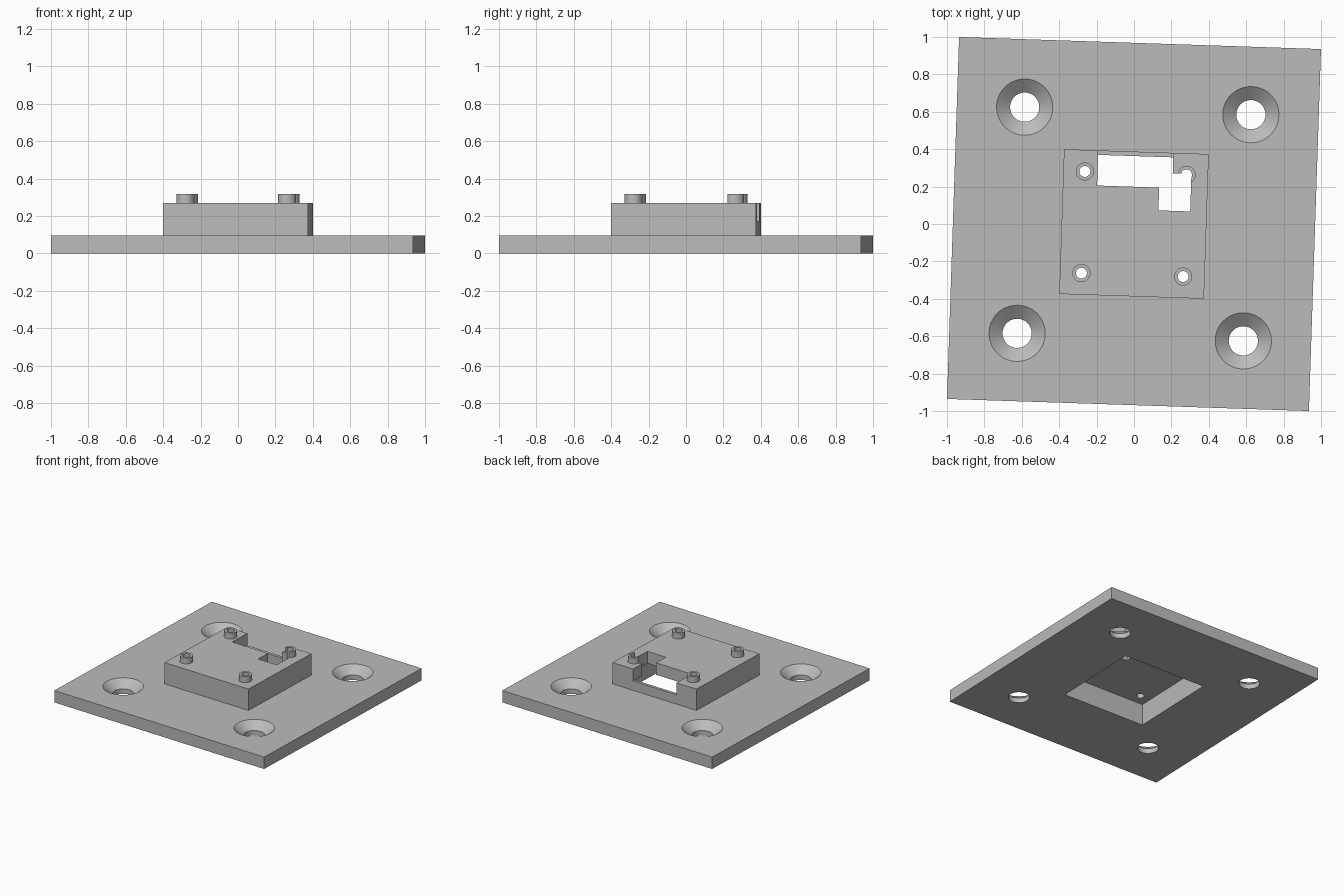
import bpy
import math

if "Cube" in bpy.data.objects:
    bpy.data.objects.remove(bpy.data.objects["Cube"])

# Main dimensions
HALF, THICK = 0.968, 0.097
BLOCK, BLOCK_TOP = 0.387, 0.271
CAVITY, CEILING = 0.363, 0.174
SCREW, POST, POST_TOP = 0.605, 0.272, 0.319
TWIST = math.radians(-1.91)

grey = bpy.data.materials.new("plain grey")
grey.use_nodes = True
colour = (0.5, 0.5, 0.5, 1)
grey.diffuse_color = colour
grey.node_tree.nodes["Principled BSDF"].inputs["Base Color"].default_value = colour


def box(name, x0, x1, y0, y1, z0, z1):
    bpy.ops.mesh.primitive_cube_add(
        size=1, location=((x0 + x1) / 2, (y0 + y1) / 2, (z0 + z1) / 2))
    ob = bpy.context.object
    ob.name = name
    ob.scale = (x1 - x0, y1 - y0, z1 - z0)
    bpy.ops.object.transform_apply(location=True, scale=True, rotation=False)
    return ob


def square(name, half, z0, z1):
    return box(name, -half, half, -half, half, z0, z1)


def turned(name, x, y, r0, r1, z0, z1):
    bpy.ops.mesh.primitive_cone_add(
        vertices=64, radius1=r0, radius2=r1, depth=z1 - z0,
        location=(x, y, (z0 + z1) / 2))
    bpy.context.object.name = name
    return bpy.context.object


def combine(body, tool, operation):
    tool.hide_render = True
    mod = body.modifiers.new(tool.name, "BOOLEAN")
    mod.object, mod.operation, mod.solver = tool, operation, "EXACT"
    bpy.context.view_layer.objects.active = body
    bpy.ops.object.modifier_apply(modifier=mod.name)
    bpy.data.objects.remove(tool)


def corners(d):
    return [(sx * d, sy * d) for sx in (-1, 1) for sy in (-1, 1)]


# Base plate with raised housing and four posts
body = square("mounting_plate", HALF, 0, THICK)
combine(body, square("housing", BLOCK, THICK / 2, BLOCK_TOP), "UNION")
for x, y in corners(POST):
    combine(body, turned("post", x, y, 0.048, 0.048, 0.22, POST_TOP), "UNION")

# Hollow underside
combine(body, square("cavity", CAVITY, -0.1, CEILING), "DIFFERENCE")

# Stepped opening through the lid and the rear wall
combine(body, box("rear_opening", -0.204, 0.198, 0.199, 0.5, CEILING - 0.001, 0.5), "DIFFERENCE")
combine(body, box("side_opening", 0.128, 0.298, 0.077, 0.277, CEILING - 0.002, 0.5), "DIFFERENCE")

# Bores in the posts
for x, y in corners(POST):
    combine(body, turned("post_bore", x, y, 0.029, 0.029, 0.12, 0.4), "DIFFERENCE")

# Countersunk screw holes
for x, y in corners(SCREW):
    combine(body, turned("screw_bore", x, y, 0.078, 0.078, -0.05, 0.05), "DIFFERENCE")
    combine(body, turned("countersink", x, y, 0.078, 0.163, 0.04, 0.107), "DIFFERENCE")

# Finish
body.rotation_euler.z = TWIST
body.data.materials.clear()
body.data.materials.append(grey)
bpy.ops.object.select_all(action="DESELECT")
body.select_set(True)
bpy.context.view_layer.objects.active = body
bpy.ops.object.shade_smooth_by_angle(angle=math.radians(30))
